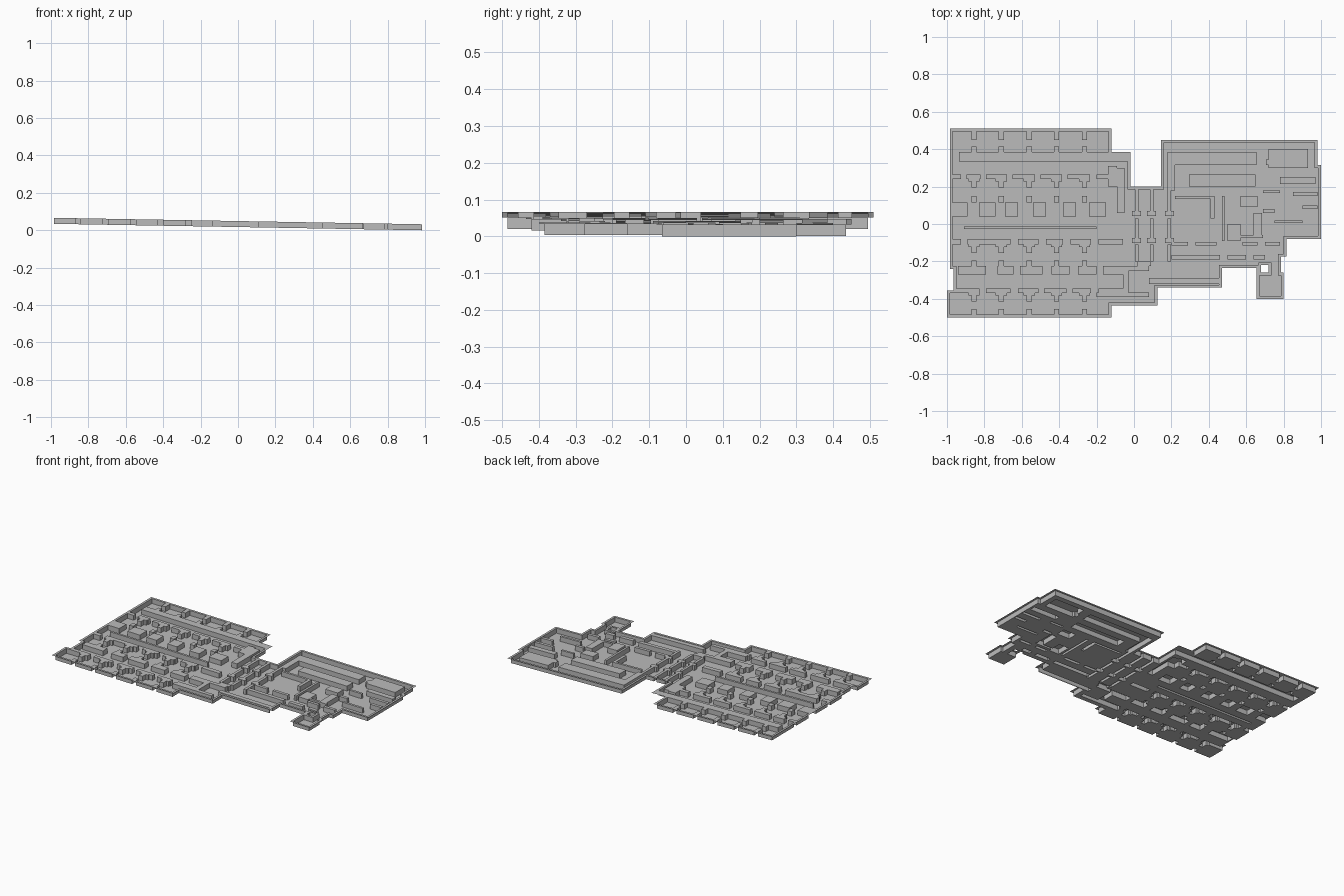
import bpy, bmesh

if "Cube" in bpy.data.objects:
    bpy.data.objects.remove(bpy.data.objects["Cube"])

RIM = 0.015       # width of the flange around the outside
HEIGHT = 0.032    # wall height

# footprint wings: x0, x1, y0, y1
outline = [
    (-.985, -.12, -.24, .51), (-.965, -.12, -.36, -.24), (-1, -.12, -.5, -.355),
    (-.16, -.02, -.435, .385), (-.05, .125, -.435, .20), (.10, .47, -.34, .20),
    (.145, .98, -.08, .45), (.90, 1.0, -.08, .315), (.14, .815, -.175, 0),
    (.14, .785, -.235, -.10), (.655, .785, -.30, -.20), (.655, .80, -.40, -.26)]
holes = [(.68, .72, -.26, -.22)]
walls = []


def wall(x0, x1, y0, y1):
    walls.append((x0, x1, y0, y1))


def wall_run(segments, y0, y1):
    """Row of collinear walls with door gaps."""
    for x0, x1 in segments:
        wall(x0, x1, y0, y1)


# left wing: room dividers split by doors
dividers = [-.855, -.71, -.56, -.415, -.265]
for x in dividers:
    for top, bottom in ((.50, .38), (.245, .115), (-.105, -.23), (-.365, -.49)):
        wall(x - .014, x + .014, top - .05, top)
        wall(x - .014, x + .014, bottom, bottom + .035)
    for y in (.24, -.11, -.37):      # wider heads beside the doors
        wall(x - .03, x + .03, y - .012, y + .025)

# left wing: long corridor walls
wall(-.935, -.02, .335, .385)
wall(-.91, -.20, -.028, -.014)
wall_run([(-.97, -.925), (-.895, -.82), (-.79, -.69), (-.65, -.535), (-.5, -.385),
          (-.355, -.235), (-.2, -.12)], .24, .265)
wall_run([(-.97, -.925), (-.89, -.66), (-.62, -.51), (-.47, -.38), (-.34, -.23),
          (-.19, -.06)], -.11, -.08)
wall_run([(-.94, -.79), (-.73, -.645), (-.61, -.49), (-.44, -.345), (-.30, -.20),
          (-.165, -.06)], -.27, -.225)
wall_run([(-.95, -.83), (-.79, -.66), (-.62, -.51), (-.48, -.36), (-.33, -.23),
          (-.19, -.06)], -.37, -.345)

# left wing: middle row of solid blocks
wall_run([(-.975, -.89), (-.83, -.74), (-.69, -.62), (-.54, -.47), (-.38, -.31),
          (-.24, -.15)], .04, .115)

# centre: vertical walls with doors
wall(-.14, -.09, .20, .31)
wall(-.09, -.05, .06, .30)
for x in (.005, .085, .18):
    for y0, y1 in ((.06, .185), (-.08, .03), (-.20, -.11)):
        wall(x, x + .018, y0, y1)
    for y in (.045, -.10):
        wall(x - .015, x + .033, y - .002, y + .025)
wall(.02, .09, -.225, -.20)
wall(-.04, .08, -.25, -.225)
wall(-.06, -.03, -.39, -.225)
wall(-.20, .08, -.39, -.365)
wall(.08, .46, -.32, -.29)

# right wing: long corridor walls
wall(.18, .655, .315, .385)
wall(.18, .22, .18, .385)
wall(.295, .65, .20, .265)
wall(.72, .93, .30, .40)
wall(.705, .73, .315, .345)
wall(.78, .97, .215, .25)
wall(.69, .78, .165, .18)
wall(.85, .98, .15, .17)
wall(.75, .90, .005, .02)
wall(.90, .98, .08, .10)

# right wing: inner room blocks and walls
for block in ((.22, .42, .135, .15), (.41, .43, .03, .15), (.47, .485, -.09, .15),
              (.57, .66, .09, .15), (.50, .57, -.09, 0), (.64, .685, -.06, .06),
              (.69, .75, .06, .08), (.57, .69, -.075, -.06)):
    wall(*block)
wall_run([(.20, .29), (.33, .44), (.58, .66), (.70, .78)], -.115, -.095)
wall_run([(.20, .46), (.50, .60), (.64, .70)], -.19, -.165)


def inside(rects, x, y):
    return any(a < x < b and c < y < d for a, b, c, d in rects)


def covered(x, y):
    return inside(outline, x, y) and not inside(holes, x, y)


def level(x, y):
    """None outside, 1 on rim or wall top, 0 on the floor."""
    if not covered(x, y):
        return None
    if inside(walls, x, y):
        return 1
    near = [(x + i * RIM, y + j * RIM) for i in (-1, 0, 1) for j in (-1, 0, 1)]
    return 0 if all(covered(*p) for p in near) else 1


def cuts(i):
    values = {round(r[i + k], 3) for r in walls for k in (0, 1)}
    values |= {round(r[i + k] + s, 3) for r in outline + holes
               for k in (0, 1) for s in (-RIM, 0, RIM)}
    return sorted(values)


# shell: floors, wall sides and caps, open underneath
xs, ys = cuts(0), cuts(2)
bm = bmesh.new()
cache = {}


def vert(i, j, k):
    if (i, j, k) not in cache:
        x, y = xs[i], ys[j]
        z = .0505 - .0175 * x + (k - 1) * HEIGHT
        cache[i, j, k] = bm.verts.new((x, y, z))
    return cache[i, j, k]


def face(*keys):
    bm.faces.new([vert(*k) for k in keys])


nx, ny = len(xs) - 1, len(ys) - 1
lev = {(i, j): level((xs[i] + xs[i + 1]) / 2, (ys[j] + ys[j + 1]) / 2)
       for i in range(nx) for j in range(ny)}
for (i, j), k in lev.items():
    if k is None:
        continue
    face((i, j, k), (i + 1, j, k), (i + 1, j + 1, k), (i, j + 1, k))
    if k == 0:
        sides = (((i - 1, j), (i, j), (i, j + 1)), ((i + 1, j), (i + 1, j + 1), (i + 1, j)),
                 ((i, j - 1), (i + 1, j), (i, j)), ((i, j + 1), (i, j + 1), (i + 1, j + 1)))
        for other, p, q in sides:
            if lev.get(other) == 1:
                face((*p, 0), (*q, 0), (*q, 1), (*p, 1))

low = min(v.co.z for v in bm.verts)
for v in bm.verts:
    v.co.z -= low

mesh = bpy.data.meshes.new("floor_plan_shell")
bm.to_mesh(mesh)
bm.free()
grey = bpy.data.materials.new("plain grey")
grey.diffuse_color = (.5, .5, .5, 1)
grey.use_nodes = True
grey.node_tree.nodes["Principled BSDF"].inputs["Base Color"].default_value = grey.diffuse_color
mesh.materials.append(grey)
bpy.context.collection.objects.link(bpy.data.objects.new("floor_plan_shell", mesh))
